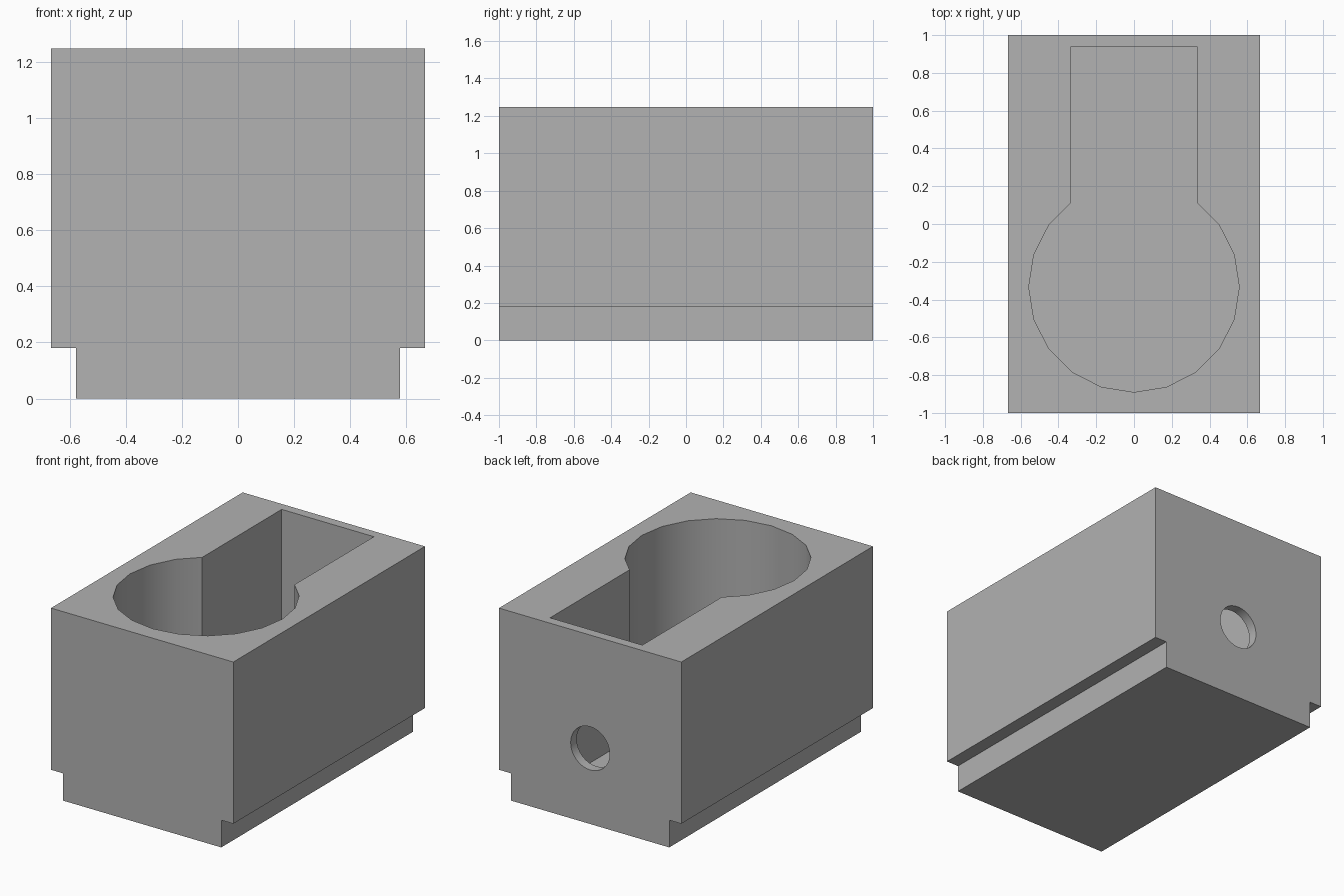
import bpy
import bmesh
from math import sin, cos, pi, radians

cube = bpy.data.objects.get("Cube")
if cube:
    bpy.data.objects.remove(cube, do_unlink=True)

grey = bpy.data.materials.new("plain grey")
grey.use_nodes = True
grey.diffuse_color = (0.445, 0.445, 0.445, 1)
grey.node_tree.nodes["Principled BSDF"].inputs["Base Color"].default_value = grey.diffuse_color

bm = bmesh.new()


def panel(points):
    """One flat face."""
    bm.faces.new([bm.verts.new(p) for p in points])


def strip(start, end):
    """A row of quads between two matching paths."""
    for i in range(len(start) - 1):
        panel([start[i], start[i + 1], end[i + 1], end[i]])


# Main sizes; only the +x half is drawn, then mirrored
half_w, foot_w, step, height = 0.666, 0.578, 0.18, 1.248
floor, radius, centre_y = 0.13, 0.557, -0.333
slot_w, slot_end, neck_y = 0.337, 0.937, 0.108
port_r, port_z, port_steps = 0.143, 0.5, 16

section = [(0, 0), (foot_w, 0), (foot_w, step), (half_w, step), (half_w, height)]
keyhole = [(radius * sin(i * pi / 10), centre_y - radius * cos(i * pi / 10))
           for i in range(8)]
keyhole += [(slot_w, neck_y), (slot_w, slot_end)]
port = [(port_r * sin(i * pi / port_steps), port_z + port_r * cos(i * pi / port_steps))
        for i in range(port_steps + 1)]


def upright(path, y):
    return [(x, y, z) for x, z in path]


def level(path, z):
    return [(x, y, z) for x, y in path]


# Outer shell: underside and stepped side, front, back around the port
strip(upright(section, -1), upright(section, 1))
panel(upright(section + [(0, height)], -1))
panel(upright(section + [(0, height)] + port, 1))

# Top rim around the keyhole pocket
rim = [(0, -1), (half_w, -1), (half_w, 1), (0, 1), (0, slot_end)]
panel(level(rim + keyhole[::-1], height))

# Pocket: walls, floor and the slot's end wall
strip(level(keyhole, floor), level(keyhole, height))
panel(level(keyhole + [(0, slot_end)], floor))
end_wall = [(0, floor), (slot_w, floor), (slot_w, height), (0, height)]
panel(upright(end_wall + port, slot_end))

# Round port through the back wall
strip(upright(port, slot_end), upright(port, 1))

# Mirror and weld into one solid
bmesh.ops.remove_doubles(bm, verts=bm.verts[:], dist=0.0001)
half = bm.verts[:] + bm.edges[:] + bm.faces[:]
bmesh.ops.mirror(bm, geom=half, axis="X", merge_dist=0.0001)
bmesh.ops.remove_doubles(bm, verts=bm.verts[:], dist=0.0001)
bmesh.ops.recalc_face_normals(bm, faces=bm.faces[:])

# Smooth the round walls, keep corners crisp
for face in bm.faces:
    face.smooth = True
for edge in bm.edges:
    edge.smooth = edge.calc_face_angle(0) < radians(30)

mesh = bpy.data.meshes.new("housing_block")
bm.to_mesh(mesh)
bm.free()
mesh.materials.append(grey)
body = bpy.data.objects.new("housing_block", mesh)
bpy.context.scene.collection.objects.link(body)
